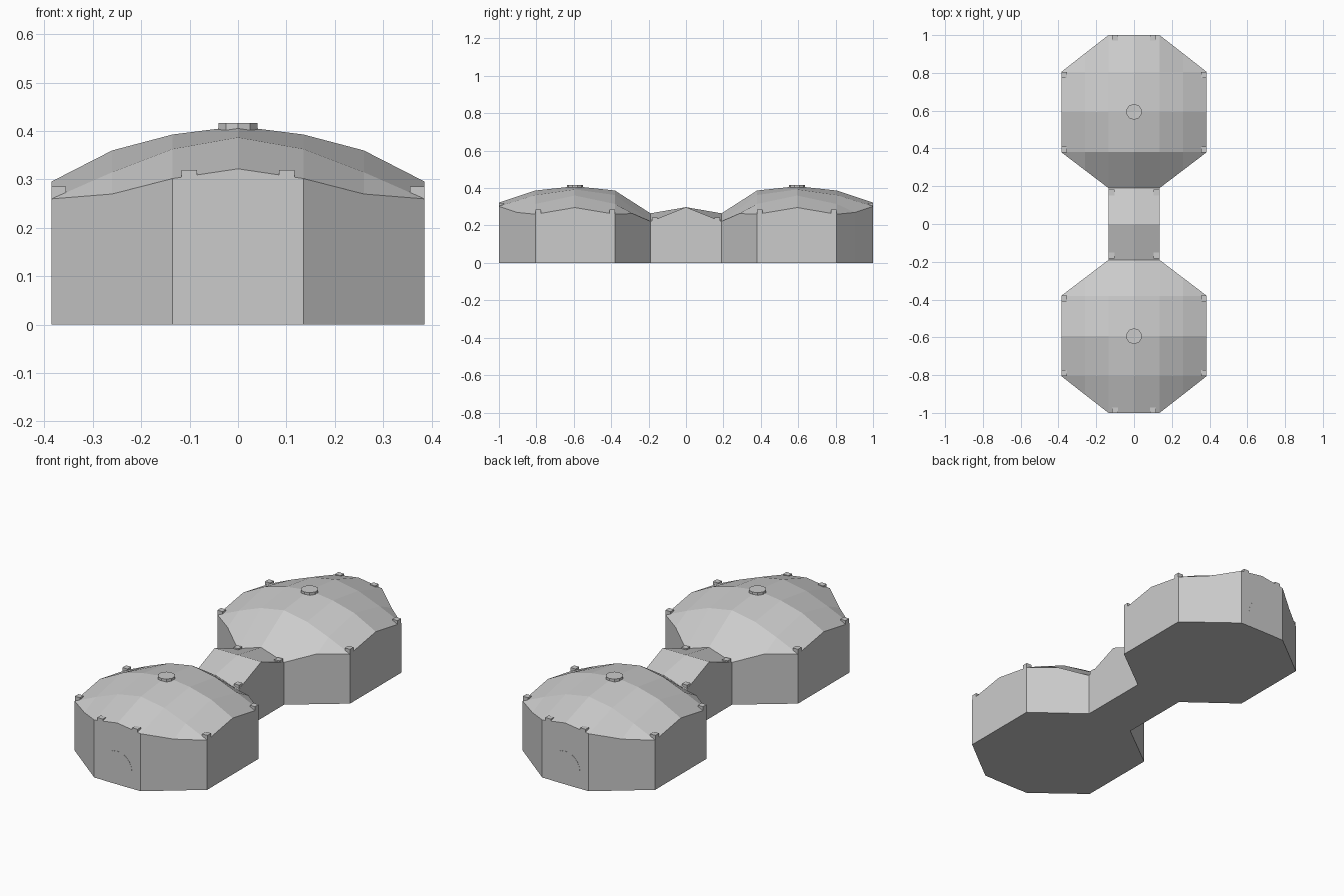
import bpy, bmesh, math

if "Cube" in bpy.data.objects:
    bpy.data.objects.remove(bpy.data.objects["Cube"])

# Roof rows for one quadrant: outer pavilion rows as (x, y, z), x >= 0
XS = [0, .135, .26, .385]
inner_tip = [(0, .19, .265), (.135, .19, .222), (.26, .285, .264)]
inner_row = list(zip(XS, [.38] * 4, [.387, .363, .315, .260]))
mid_row = list(zip(XS, [.594] * 4, [.410, .393, .360, .296]))
outer_row = list(zip(XS, [.805] * 4, [.387, .363, .315, .260]))
outer_tip = [(0, 1, .322), (.135, 1, .302), (.26, .903, .270)]
ridge = [(0, 0, .298), (.135, 0, .298)]


def strip(a, b):
    """Faces between two rows; a missing last point closes with a triangle."""
    faces = []
    for i in range(max(len(a), len(b)) - 1):
        f = a[i:i + 2] + b[i:i + 2][::-1]
        if len(f) > 2:
            faces.append(f)
    return faces


quadrant = (strip(inner_tip, inner_row) + strip(inner_row, mid_row)
            + strip(mid_row, outer_row) + strip(outer_row, outer_tip)
            + strip(ridge, inner_tip[:2]))


def finish(bm, name):
    bmesh.ops.recalc_face_normals(bm, faces=bm.faces)
    me = bpy.data.meshes.new(name)
    bm.to_mesh(me)
    bm.free()
    ob = bpy.data.objects.new(name, me)
    bpy.context.collection.objects.link(ob)
    return ob


# Pavilions and link: roof shell mirrored four ways, walls dropped to the ground
bm = bmesh.new()
for sx in (1, -1):
    for sy in (1, -1):
        for f in quadrant:
            bm.faces.new([bm.verts.new((x * sx, y * sy, z)) for x, y, z in f])
bmesh.ops.remove_doubles(bm, verts=bm.verts, dist=.0005)
rim = [e for e in bm.edges if e.is_boundary]
ext = bmesh.ops.extrude_edge_only(bm, edges=rim)["geom"]
for v in ext:
    if isinstance(v, bmesh.types.BMVert):
        v.co.z = 0
base = [e for e in ext if isinstance(e, bmesh.types.BMEdge) and e.is_boundary]
floor = bmesh.ops.contextual_create(bm, geom=base)["faces"]
bmesh.ops.triangulate(bm, faces=floor)
finish(bm, "pavilion_building")


# Small blocks at the eaves corners
def block(name, x, y, top, sx=.03, sy=.03, h=.03):
    bpy.ops.mesh.primitive_cube_add(size=1, location=(x, y, top - h / 2))
    ob = bpy.context.object
    ob.name = name
    ob.scale = (sx, sy, h)


for sx in (1, -1):
    for sy in (1, -1):
        block("end_eaves_block", .101 * sx, .986 * sy, .32, .032, .028)
        block("outer_corner_block", .370 * sx, .789 * sy, .285)
        block("inner_corner_block", .370 * sx, .394 * sy, .285)
        block("link_eaves_block", .119 * sx, .167 * sy, .244)

for sy in (1, -1):
    # Roof cap
    bpy.ops.mesh.primitive_cylinder_add(vertices=10, radius=.042, depth=.018,
                                        location=(0, .594 * sy, .408))
    bpy.context.object.name = "roof_cap"

    # Arched door panel on the end wall
    bm = bmesh.new()
    arch = [(-.085, 0), (.085, 0)]
    arch += [(.085 * math.cos(math.pi * i / 10), .085 + .09 * math.sin(math.pi * i / 10))
             for i in range(11)]
    door = bm.faces.new([bm.verts.new((x, .998 * sy, z)) for x, z in arch])
    ext = bmesh.ops.extrude_face_region(bm, geom=[door])["geom"]
    for v in ext:
        if isinstance(v, bmesh.types.BMVert):
            v.co.y = 1.001 * sy
    finish(bm, "arched_door")
